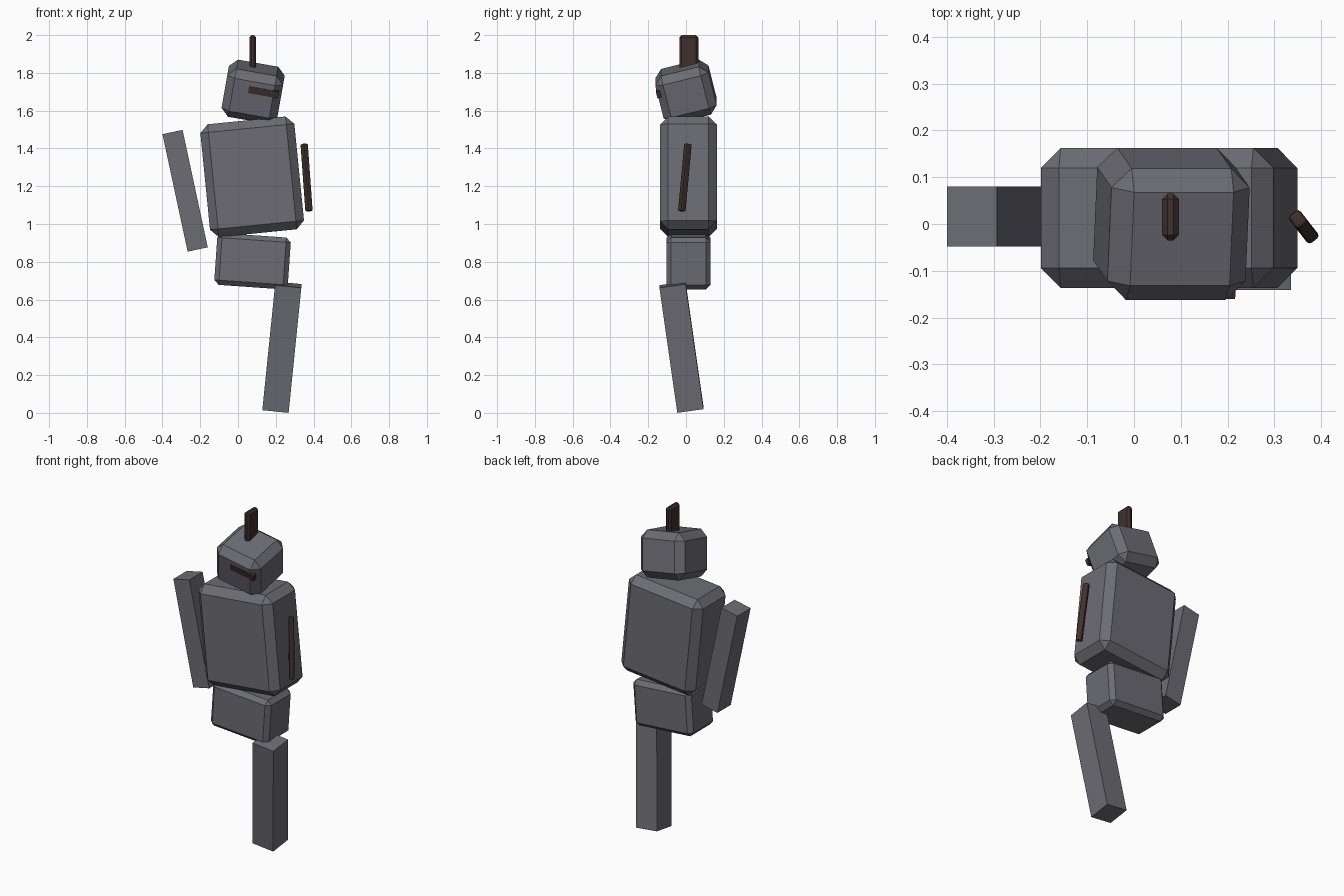
import bpy
from math import radians
from mathutils import Euler, Matrix, Vector

cube = bpy.data.objects.get("Cube")
if cube:
    bpy.data.objects.remove(cube, do_unlink=True)


def material(name, rgb):
    mat = bpy.data.materials.new(name)
    mat.use_nodes = True
    mat.diffuse_color = (*rgb, 1)
    mat.node_tree.nodes["Principled BSDF"].inputs["Base Color"].default_value = (*rgb, 1)
    return mat


grey = material("steel grey", (0.15, 0.15, 0.175))
brown = material("dark brown", (0.05, 0.03, 0.027))


def block(name, size, centre, tilt, mat, bevel=0, segments=1):
    """Box of a given size, tilted in degrees, with optional chamfered edges."""
    bpy.ops.mesh.primitive_cube_add(size=1)
    obj = bpy.context.object
    obj.name = obj.data.name = name
    obj.data.transform(Matrix.Diagonal((*size, 1)))
    obj.location = Vector(centre)
    obj.rotation_euler = Euler([radians(a) for a in tilt])
    obj.data.materials.append(mat)
    if bevel:
        mod = obj.modifiers.new("chamfer", "BEVEL")
        mod.width = bevel
        mod.segments = segments
        mod.limit_method = "NONE"
    return obj


# Body
block("torso", (0.50, 0.30, 0.60), (0.075, 0.013, 1.25), (0, -5.7, 0), grey, 0.043)
block("pelvis", (0.39, 0.235, 0.275), (0.077, 0.013, 0.803), (0, 4, 0), grey, 0.025)
block("head", (0.30, 0.29, 0.265), (0.08, 0, 1.70), (14, 10, 0), grey, 0.042)

# Limbs
block("right_arm", (0.109, 0.128, 0.636), (-0.28, 0.016, 1.176), (0, -12.1, 0), grey)
block("left_leg", (0.14, 0.14, 0.672), (0.233, -0.024, 0.348), (8.1, 5.8, 0), grey)

# Trim on the head and the rod beside the body
block("crest", (0.036, 0.10, 0.20), (0.078, 0.015, 1.90), (0, 0, 0), brown, 0.012)
block("visor", (0.16, 0.022, 0.036), (0.135, -0.145, 1.699), (14, 10, 0), brown)
block("side_rod", (0.03, 0.035, 0.36), (0.363, -0.006, 1.246), (-6.7, 0, 38), brown, 0.008, 2)
